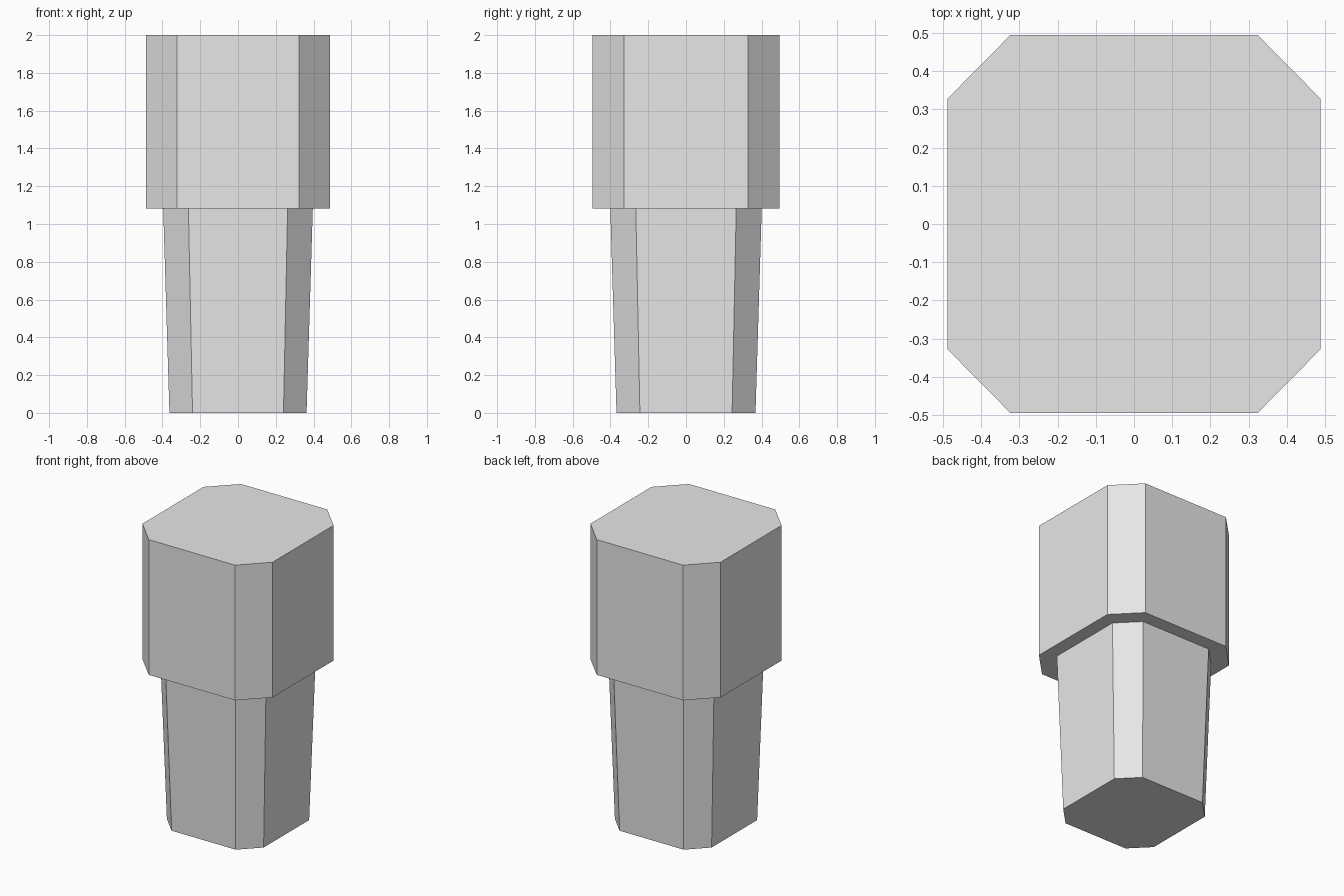
import bpy
import bmesh

cube = bpy.data.objects.get("Cube")
if cube:
    bpy.data.objects.remove(cube, do_unlink=True)

# Plain light grey
grey = bpy.data.materials.new("light_grey")
grey.use_nodes = True
grey.diffuse_color = (0.8, 0.8, 0.8, 1)
grey.node_tree.nodes["Principled BSDF"].inputs["Base Color"].default_value = (0.8, 0.8, 0.8, 1)

CORNER = 0.663  # where the chamfer starts, as a share of the half width


def octagon(bm, hx, hy, z):
    """Rectangle with cut corners, counter-clockwise."""
    cx, cy = hx * CORNER, hy * CORNER
    points = [(hx, -cy), (hx, cy), (cx, hy), (-cx, hy),
              (-hx, cy), (-hx, -cy), (-cx, -hy), (cx, -hy)]
    return [bm.verts.new((x, y, z)) for x, y in points]


# Tapered stem, ledge and straight head: half width, half depth, height
sections = [(0.363, 0.368, 0), (0.396, 0.401, 1.083),
            (0.488, 0.494, 1.083), (0.488, 0.494, 2)]

bm = bmesh.new()
rings = [octagon(bm, *section) for section in sections]
for low, high in zip(rings, rings[1:]):
    for i in range(8):
        j = (i + 1) % 8
        bm.faces.new((low[i], low[j], high[j], high[i]))
bm.faces.new(rings[0][::-1])
bm.faces.new(rings[-1])
bmesh.ops.recalc_face_normals(bm, faces=bm.faces)

mesh = bpy.data.meshes.new("stepped_post")
bm.to_mesh(mesh)
bm.free()
mesh.materials.append(grey)
post = bpy.data.objects.new("stepped_post", mesh)
bpy.context.collection.objects.link(post)
